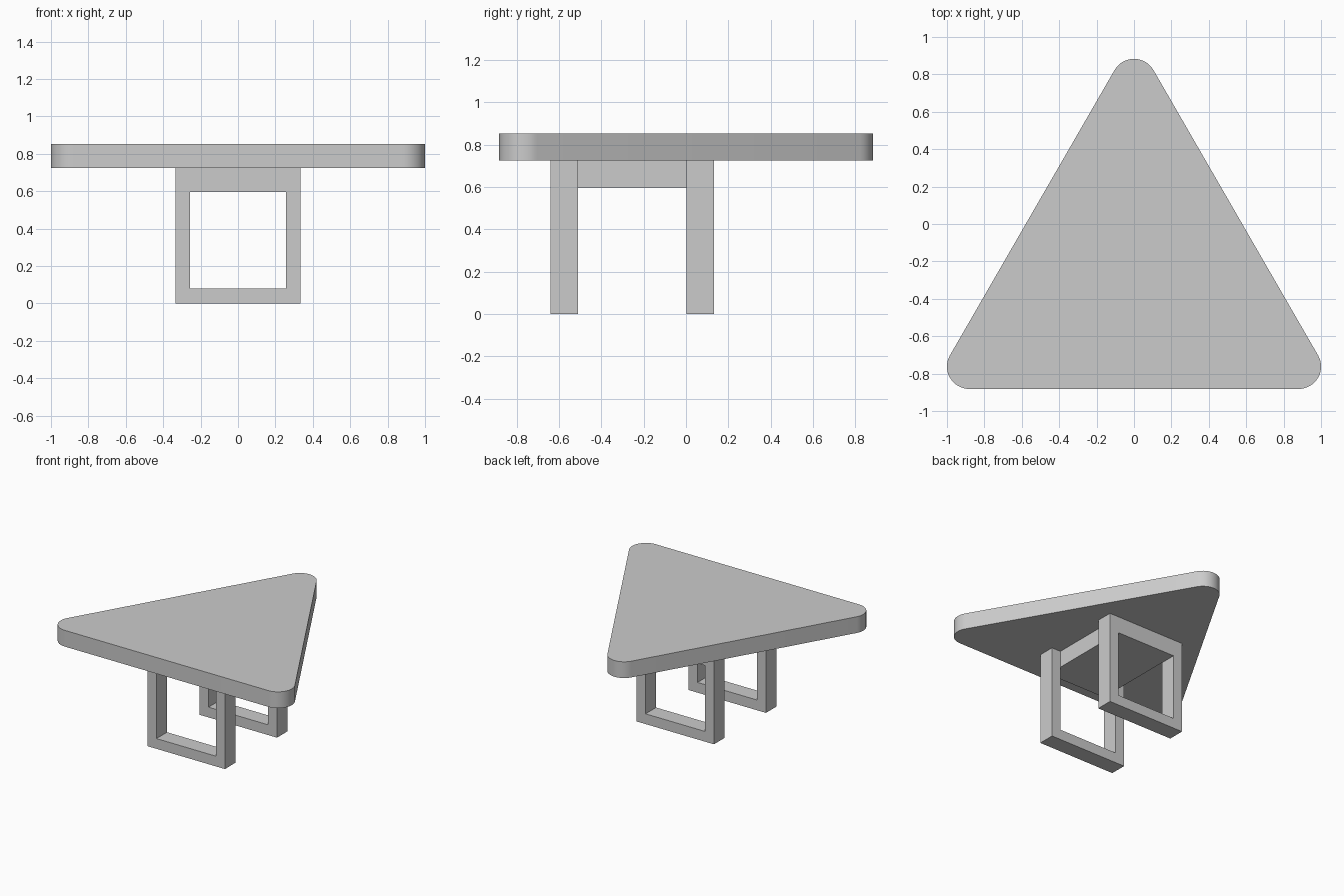
import bpy, bmesh, math
from mathutils import Vector

if "Cube" in bpy.data.objects:
    bpy.data.objects.remove(bpy.data.objects["Cube"])


def new_object(name, bm):
    bmesh.ops.recalc_face_normals(bm, faces=bm.faces)
    mesh = bpy.data.meshes.new(name)
    bm.to_mesh(mesh)
    bm.free()
    obj = bpy.data.objects.new(name, mesh)
    bpy.context.collection.objects.link(obj)
    return obj


def extrude(bm, faces, offset):
    res = bmesh.ops.extrude_face_region(bm, geom=faces)
    verts = [g for g in res["geom"] if isinstance(g, bmesh.types.BMVert)]
    bmesh.ops.translate(bm, verts=verts, vec=Vector(offset))


# Tabletop: triangle with three rounded corners
def tabletop(z0, z1, radius=0.12, steps=16):
    corners = [((0.88, -0.762), -90), ((0, 0.763), 30), ((-0.88, -0.762), 150)]
    bm = bmesh.new()
    verts = []
    for (cx, cy), start in corners:
        for i in range(steps + 1):
            a = math.radians(start + 120 * i / steps)
            verts.append(bm.verts.new((cx + radius * math.cos(a),
                                       cy + radius * math.sin(a), z0)))
    extrude(bm, [bm.faces.new(verts)], (0, 0, z1 - z0))
    obj = new_object("tabletop", bm)
    bpy.context.view_layer.objects.active = obj
    obj.select_set(True)
    bpy.ops.object.shade_smooth_by_angle(angle=math.radians(30))
    obj.select_set(False)


# Leg frame: rectangular ring in the xz plane, with a deeper top rail
def leg_frame(name, y0, y1):
    def ring(hx, z0, z1):
        return [bm.verts.new((x, y0, z)) for x, z in
                ((-hx, z0), (hx, z0), (hx, z1), (-hx, z1))]
    bm = bmesh.new()
    outer = ring(0.335, 0.0, 0.725)
    inner = ring(0.257, 0.08, 0.595)
    faces = [bm.faces.new((outer[i], outer[(i + 1) % 4],
                           inner[(i + 1) % 4], inner[i])) for i in range(4)]
    extrude(bm, faces, (0, y1 - y0, 0))
    new_object(name, bm)


# Solid apron block joining the two frames under the top
def box(name, lo, hi):
    bm = bmesh.new()
    bmesh.ops.create_cube(bm, size=1)
    for v in bm.verts:
        v.co = [hi[i] if v.co[i] > 0 else lo[i] for i in range(3)]
    new_object(name, bm)


tabletop(0.725, 0.852)
leg_frame("front_leg_frame", -0.64, -0.51)
leg_frame("back_leg_frame", 0.003, 0.133)
box("apron_block", (-0.257, -0.51, 0.595), (0.257, 0.003, 0.725))
